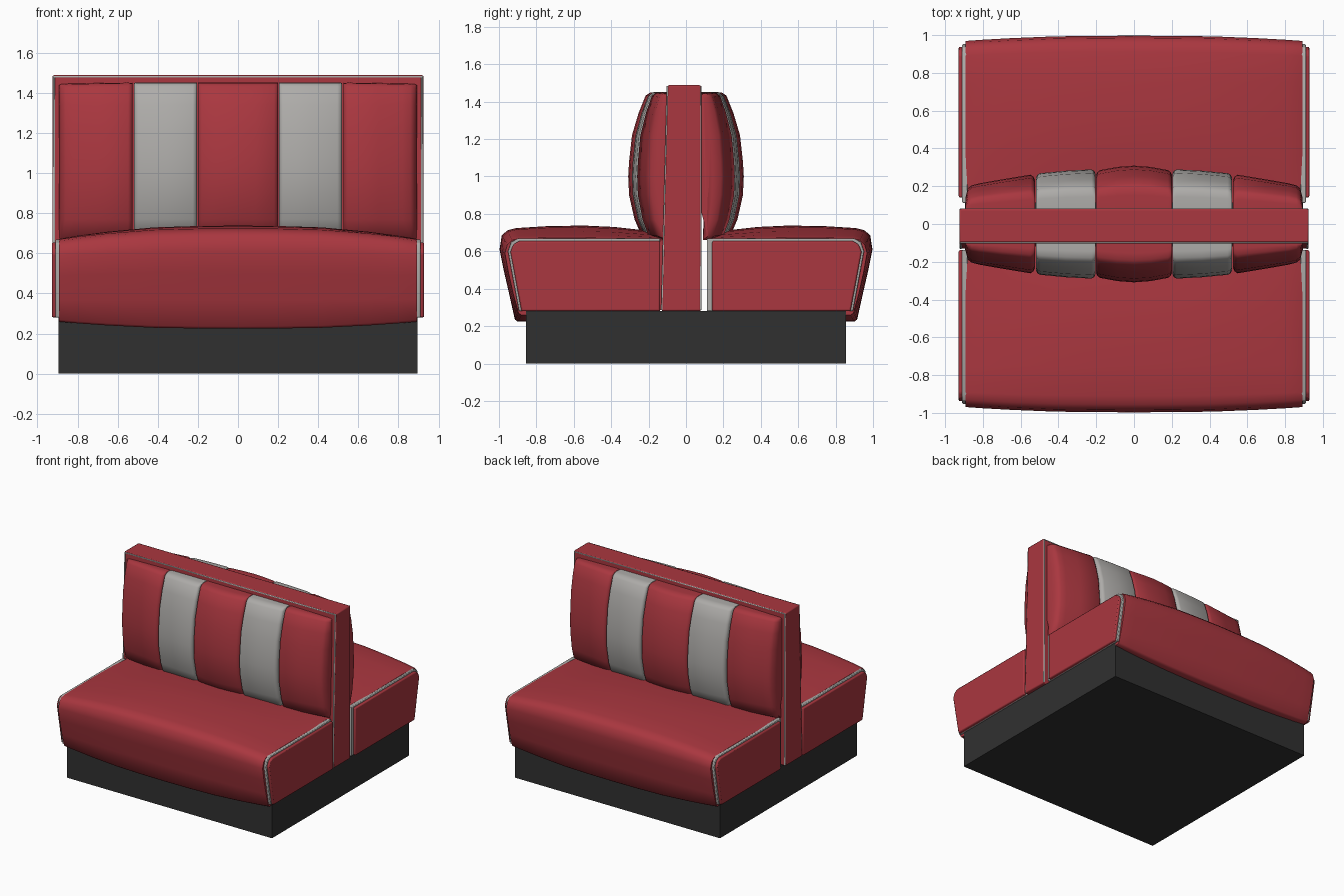
import bpy, bmesh, math

if "Cube" in bpy.data.objects:
    bpy.data.objects.remove(bpy.data.objects["Cube"])


def material(name, rgb):
    m = bpy.data.materials.new(name)
    m.diffuse_color = (*rgb, 1)
    m.use_nodes = True
    m.node_tree.nodes["Principled BSDF"].inputs["Base Color"].default_value = m.diffuse_color
    return m


RED = material("red vinyl", (0.40, 0.038, 0.050))
GREY = material("light grey vinyl", (0.42, 0.41, 0.395))
BLACK = material("black plinth", (0.030, 0.030, 0.030))


def loft(name, sections, mat, bevel=0.0, angle=35):
    """Skin equal-length closed (x, y, z) sections and cap both ends."""
    bm = bmesh.new()
    rings = [[bm.verts.new(p) for p in s] for s in sections]
    n = len(rings[0])
    for a, b in zip(rings, rings[1:]):
        for i in range(n):
            j = (i + 1) % n
            bm.faces.new((a[i], a[j], b[j], b[i]))
    bm.faces.new(rings[0])
    bm.faces.new(rings[-1])
    bmesh.ops.recalc_face_normals(bm, faces=bm.faces)
    me = bpy.data.meshes.new(name)
    bm.to_mesh(me)
    bm.free()
    ob = bpy.data.objects.new(name, me)
    bpy.context.collection.objects.link(ob)
    me.materials.append(mat)
    if bevel:
        mod = ob.modifiers.new("soft edges", 'BEVEL')
        mod.width = bevel
        mod.segments = 2
        mod.limit_method = 'ANGLE'
    bpy.ops.object.select_all(action='DESELECT')
    ob.select_set(True)
    bpy.context.view_layer.objects.active = ob
    bpy.ops.object.shade_smooth_by_angle(angle=math.radians(angle))
    return ob


def slab(name, profile, x0, x1, mat, bevel=0.0):
    """Prism along x from a (y, z) profile."""
    return loft(name, [[(x, y, z) for y, z in profile] for x in (x0, x1)], mat, bevel, 30)


# plinth
slab("plinth", [(-.855, 0), (.855, 0), (.855, .28), (-.855, .28)], -.895, .895, BLACK)

# dividing wall, slightly thicker at the foot of its front
slab("dividing_wall", [(-.13, .28), (.08, .28), (.08, 1.488), (-.098, 1.488)],
     -.925, .925, RED, 0.008)


def piping(name, points, radius):
    cu = bpy.data.curves.new(name, 'CURVE')
    cu.dimensions = '3D'
    cu.bevel_depth = radius
    cu.bevel_resolution = 1
    sp = cu.splines.new('POLY')
    sp.points.add(len(points) - 1)
    for p, co in zip(sp.points, points):
        p.co = (*co, 1)
    cu.materials.append(GREY)
    ob = bpy.data.objects.new(name, cu)
    bpy.context.collection.objects.link(ob)


# piping up the ends and across the top of the wall
for side, foot, top in (("front", -.127, -.097), ("back", .077, .077)):
    piping(side + "_wall_piping", [(-.917, foot, .285), (-.917, top, 1.48),
                                   (.917, top, 1.48), (.917, foot, .285)], 0.007)

# seat cushion sections: (depth from centre, height) in the middle and at the ends
MIDDLE = [(.22, .712), (.38, .73), (.55, .738), (.75, .734), (.91, .724), (.955, .712),
          (.985, .685), (.997, .61), (.975, .50), (.945, .37), (.915, .235), (.90, .224), (.85, .224)]
ENDS = [(.22, .665), (.38, .668), (.55, .67), (.75, .67), (.89, .668), (.93, .66),
        (.955, .635), (.968, .59), (.95, .49), (.923, .37), (.895, .27), (.88, .26), (.85, .26)]
BLEND = [(0, 0), (.2, .03), (.42, .13), (.65, .45), (.8, .74), (.885, .95), (.892, 1.0)]

# backrest section: (share of full depth, height)
BACK = [(.50, 1.452), (.62, 1.449), (.70, 1.432), (.82, 1.34), (.935, 1.22), (.985, 1.08),
        (1, 1.0), (.985, .90), (.89, .77), (.77, .685), (.55, .66)]
# backrest panels: (x, depth) stations
CENTRE = [(.20, .262), (.193, .275), (.18, .285), (.09, .302), (0, .309)]
CENTRE += [(-x, d) for x, d in reversed(CENTRE[:-1])]
STRIPE = [(.204, .265), (.211, .282), (.225, .289), (.36, .282), (.495, .269), (.511, .262), (.519, .245)]
OUTER = [(.525, .235), (.532, .25), (.548, .261), (.70, .236), (.82, .215), (.86, .204),
         (.88, .188), (.892, .14)]

for side, sy, wall, inner, panel_in in (("front", -1, .10, .10, .138), ("back", 1, .08, .112, .14)):
    # seat cushion
    stations = [(-x, f) for x, f in reversed(BLEND[1:])] + BLEND
    sections = []
    for x, f in stations:
        ring = [(a[0] + (b[0] - a[0]) * f, a[1] + (b[1] - a[1]) * f) for a, b in zip(MIDDLE, ENDS)]
        ring += [(.85, .285), (inner, .285), (inner, .70 - .04 * f)]
        sections.append([(x, sy * y, z) for y, z in ring])
    loft(side + "_seat_cushion", sections, RED, angle=50)

    # backrest panels
    def backrest(name, stations, sx, mat):
        secs = []
        for x, d in stations:
            drop = max(0, .275 - d) * .1
            ring = [(max(d * s, wall + .01), z - (drop if z > 1.4 else 0)) for s, z in BACK]
            ring += [(.115, .68), (wall - .01, .86), (wall - .01, 1.45 - drop)]
            secs.append([(sx * x, sy * y, z) for y, z in ring])
        loft(side + name, secs, mat, angle=50)

    backrest("_backrest_centre", CENTRE, 1, RED)
    for hand, sx in (("left", -1), ("right", 1)):
        backrest(f"_backrest_stripe_{hand}", STRIPE, sx, GREY)
        backrest(f"_backrest_outer_{hand}", OUTER, sx, RED)

        # seat side: grey piping layer with a slightly smaller red panel outside it
        for part, o, i, x0, x1, mat, bev in (
                ("seat_piping", 0, inner if sy > 0 else panel_in, .88, .910, GREY, .005),
                ("seat_side_panel", .013, panel_in, .90, .928, RED, .008)):
            prof = [(i, .28), (i, .668 - o), (.90 - o * .5, .668 - o), (.935 - o, .65 - o),
                    (.952 - o, .60), (.893 - o, .28)]
            slab(f"{side}_{part}_{hand}", [(sy * y, z) for y, z in prof],
                 sx * x0, sx * x1, mat, bev)
